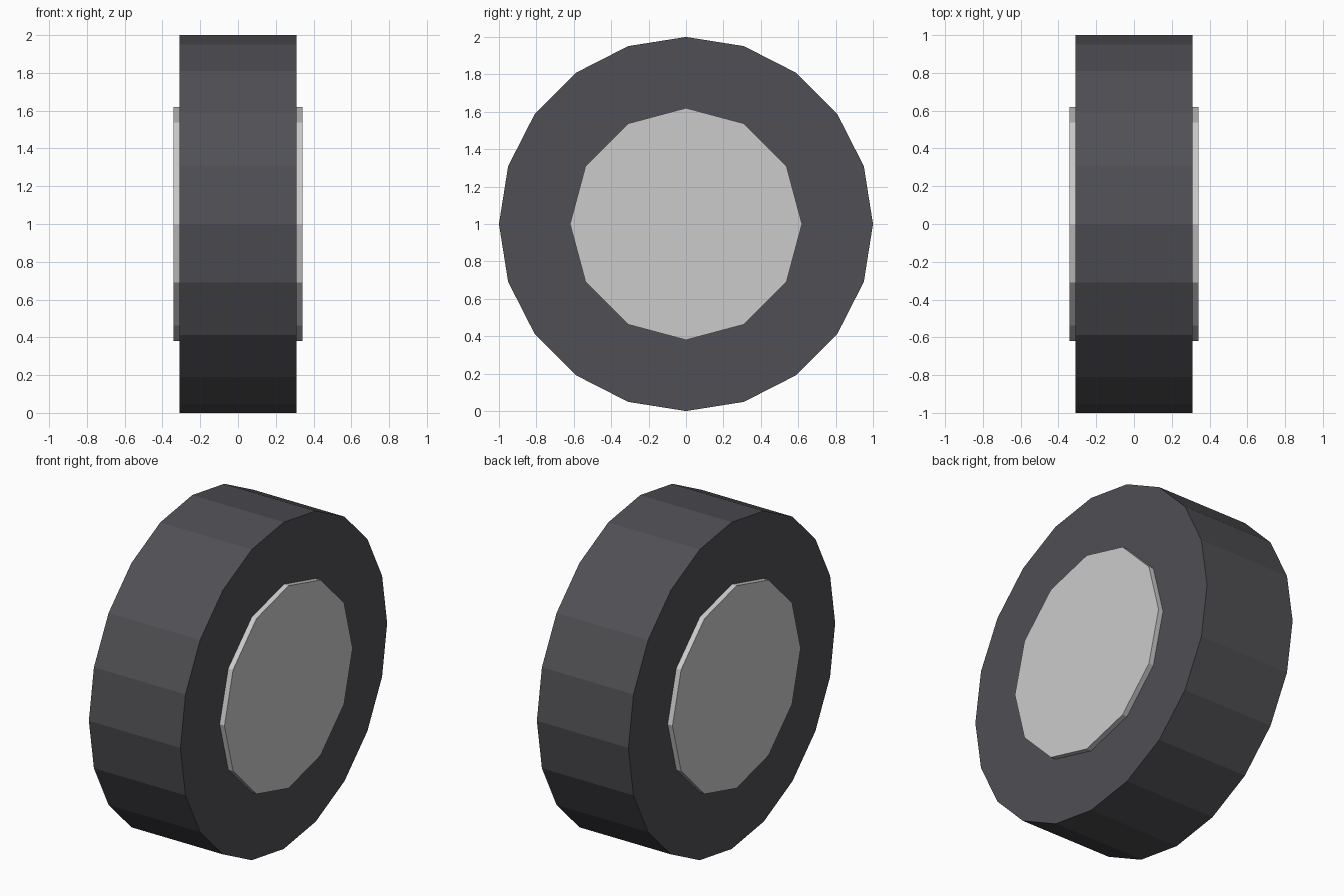
import bpy
from math import pi

if "Cube" in bpy.data.objects:
    bpy.data.objects.remove(bpy.data.objects["Cube"])


def paint(obj, name, color):
    mat = bpy.data.materials.new(name)
    mat.diffuse_color = color
    mat.use_nodes = True
    mat.node_tree.nodes["Principled BSDF"].inputs["Base Color"].default_value = mat.diffuse_color
    obj.data.materials.append(mat)


def axle_cylinder(name, sides, radius, width):
    """Flat-shaded cylinder lying along x, centred at axle height."""
    bpy.ops.mesh.primitive_cylinder_add(
        vertices=sides, radius=radius, depth=width,
        location=(0, 0, 1), rotation=(0, pi / 2, 0))
    obj = bpy.context.object
    obj.name = name
    bpy.ops.object.transform_apply(location=False, rotation=True, scale=False)
    return obj


# Tyre: broad 20-sided drum
tyre = axle_cylinder("tyre", 20, 1.0, 0.62)
paint(tyre, "dark_rubber", (0.08, 0.08, 0.09, 1))

# Hub: 12-sided disc passing through, standing slightly proud on both sides
hub = axle_cylinder("hub", 12, 0.62, 0.685)
paint(hub, "grey_metal", (0.55, 0.56, 0.58, 1))
